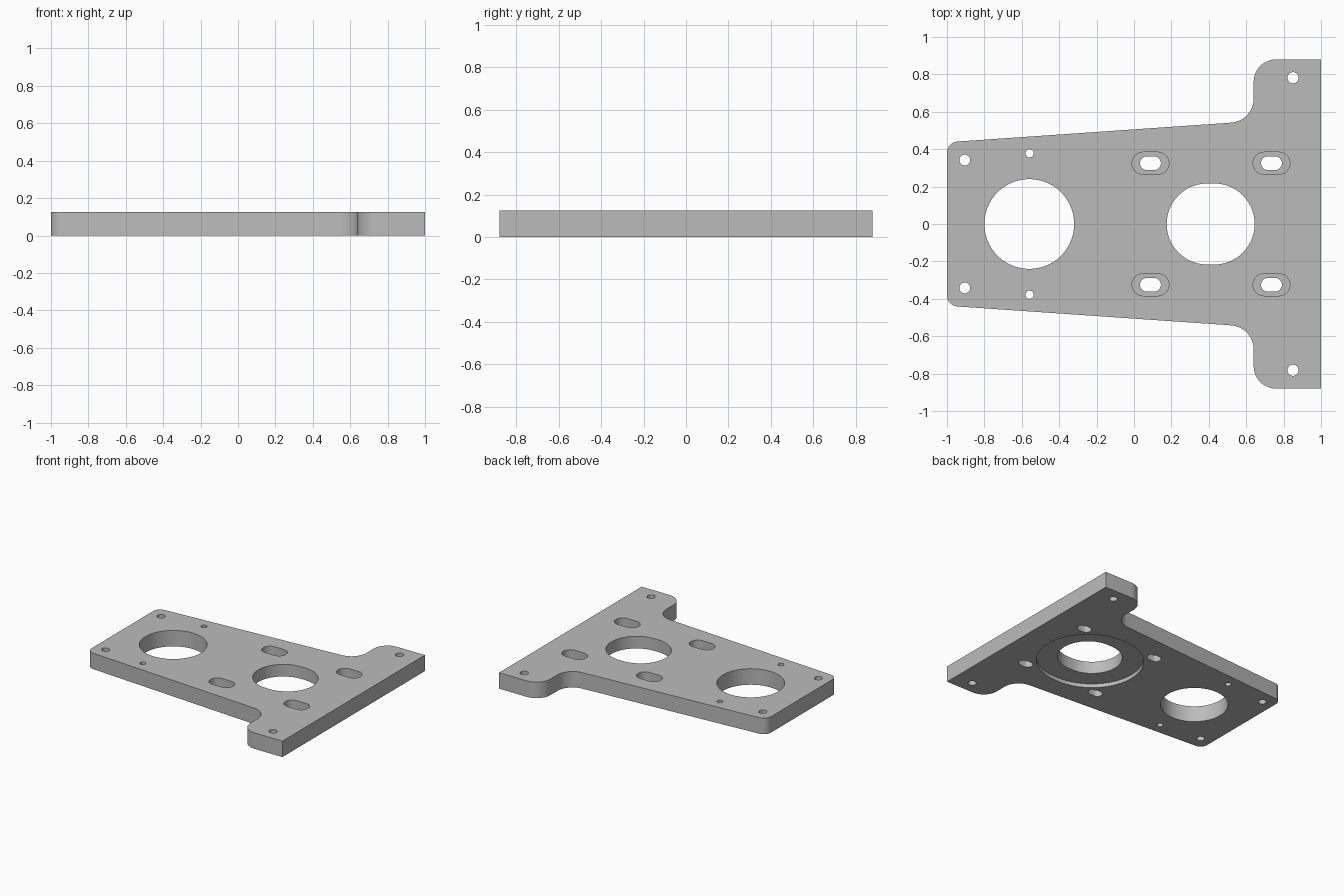
import bpy
import bmesh
from math import pi, cos, sin, tan
from mathutils import Vector

if "Cube" in bpy.data.objects:
    bpy.data.objects.remove(bpy.data.objects["Cube"])

THICK = 0.125
OVER = 0.02          # how far cutters reach past the plate

grey = bpy.data.materials.new("plain grey")
grey.use_nodes = True
grey.diffuse_color = (0.5, 0.5, 0.5, 1)
grey.node_tree.nodes["Principled BSDF"].inputs["Base Color"].default_value = (0.5, 0.5, 0.5, 1)


def prism(name, points, z0, z1):
    """Extrude a counter-clockwise outline between two heights."""
    bm = bmesh.new()
    face = bm.faces.new([bm.verts.new((x, y, z0)) for x, y in points])
    top = bmesh.ops.extrude_face_region(bm, geom=[face])["geom"]
    verts = [v for v in top if isinstance(v, bmesh.types.BMVert)]
    bmesh.ops.translate(bm, verts=verts, vec=(0, 0, z1 - z0))
    bmesh.ops.recalc_face_normals(bm, faces=bm.faces)
    mesh = bpy.data.meshes.new(name)
    bm.to_mesh(mesh)
    bm.free()
    mesh.materials.append(grey)
    obj = bpy.data.objects.new(name, mesh)
    bpy.context.collection.objects.link(obj)
    return obj


def rounded(corners, steps=12):
    """Outline with a fillet of radius r at each (x, y, r) corner."""
    out = []
    for i, (x, y, r) in enumerate(corners):
        p = Vector((x, y))
        if r == 0:
            out.append(p)
            continue
        a = (Vector(corners[i - 1][:2]) - p).normalized()
        b = (Vector(corners[(i + 1) % len(corners)][:2]) - p).normalized()
        half = a.angle(b) / 2
        centre = p + (a + b).normalized() * r / sin(half)
        start = p + a * r / tan(half) - centre
        sweep = (p + b * r / tan(half) - centre).angle_signed(start)
        for k in range(steps + 1):
            t = sweep * k / steps
            out.append(centre + Vector((start.x * cos(t) - start.y * sin(t),
                                        start.x * sin(t) + start.y * cos(t))))
    return out


def slot(cx, cy, r, stretch=0.0, steps=24):
    """Circle, or a slot lengthened along x by stretch each way."""
    pts = []
    for side, first in ((1, -pi / 2), (-1, pi / 2)):
        last = steps + 1 if stretch else steps
        for k in range(last):
            t = first + pi * k / steps
            pts.append((cx + side * stretch + r * cos(t), cy + r * sin(t)))
    return pts


# Plate outline: tapered tongue with a wide flange, mirrored across y
half_outline = [(1, 0.88, 0), (0.64, 0.88, 0.12), (0.64, 0.55, 0.13), (-1, 0.437, 0.06)]
outline = half_outline + [(x, -y, r) for x, y, r in reversed(half_outline)]
plate = prism("mounting_plate", rounded(outline), 0, THICK)

# Cutters as (outline, bottom, top)
through = (-OVER, THICK + OVER)
cuts = [
    (slot(-0.56, 0, 0.24, steps=36), *through),            # bearing hole
    (slot(0.41, 0, 0.217, 0.018, steps=36), *through),     # shaft opening
    (slot(0.41, 0, 0.368, 0.018, steps=36), -OVER, 0.03),  # recess underneath
]
for s in (1, -1):
    for x, y, r in ((-0.905, 0.342, 0.029), (-0.558, 0.378, 0.022), (0.85, 0.782, 0.03)):
        cuts.append((slot(x, s * y, r, steps=12), *through))     # screw holes
    for x in (0.088, 0.735):
        cuts.append((slot(x, s * 0.325, 0.037, 0.019, 12), *through))               # slots
        cuts.append((slot(x, s * 0.325, 0.059, 0.04, 12), THICK - 0.075, THICK + OVER))  # counterbores

bpy.ops.object.select_all(action="DESELECT")
bpy.context.view_layer.objects.active = plate
plate.select_set(True)
for points, z0, z1 in cuts:
    cutter = prism("hole_cutter", points, z0, z1)
    cutter.hide_render = True
    mod = plate.modifiers.new("cut", "BOOLEAN")
    mod.operation = "DIFFERENCE"
    mod.solver = "EXACT"
    mod.object = cutter
    bpy.ops.object.modifier_apply(modifier=mod.name)
    mesh = cutter.data
    bpy.data.objects.remove(cutter)
    bpy.data.meshes.remove(mesh)

bpy.ops.object.shade_smooth_by_angle(angle=pi / 6)
